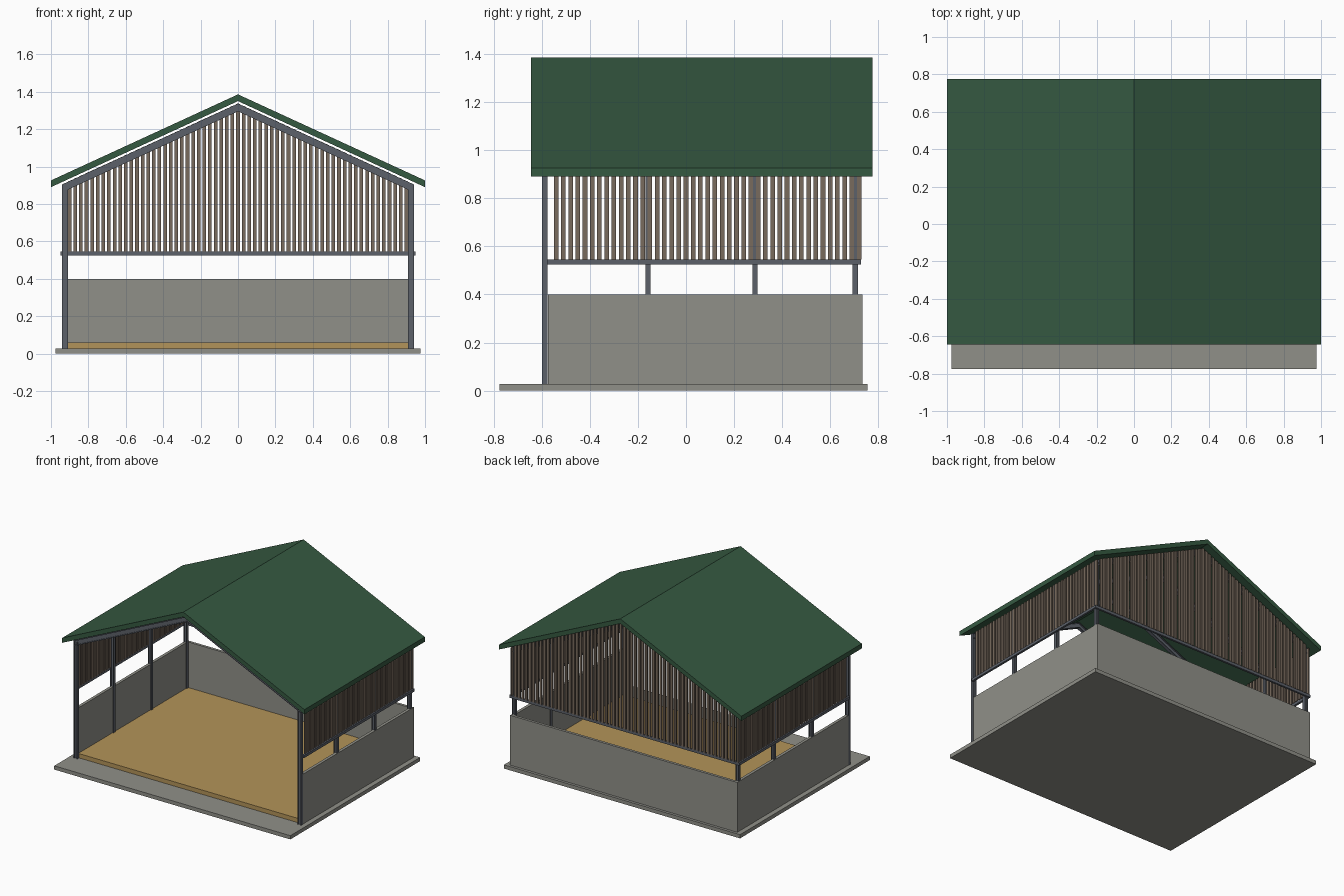
import bpy
import bmesh

if "Cube" in bpy.data.objects:
    bpy.data.objects.remove(bpy.data.objects["Cube"], do_unlink=True)


def material(name, r, g, b):
    m = bpy.data.materials.new(name)
    m.use_nodes = True
    m.diffuse_color = (r, g, b, 1)
    m.node_tree.nodes["Principled BSDF"].inputs["Base Color"].default_value = (r, g, b, 1)
    return m


concrete = material("concrete grey", 0.28, 0.28, 0.25)
steel = material("steel grey", 0.107, 0.12, 0.144)
wood = material("weathered wood", 0.19, 0.145, 0.11)
green = material("roof green", 0.036, 0.1, 0.053)
sand = material("sand yellow", 0.45, 0.295, 0.1)


def prism(bm, profile, y0, y1):
    """Extrude an x-z outline along y."""
    front = [bm.verts.new((x, y0, z)) for x, z in profile]
    back = [bm.verts.new((x, y1, z)) for x, z in profile]
    bm.faces.new(front)
    bm.faces.new(back[::-1])
    n = len(profile)
    for i in range(n):
        j = (i + 1) % n
        bm.faces.new((front[j], front[i], back[i], back[j]))


def box(bm, x0, x1, y0, y1, z0, z1):
    prism(bm, [(x0, z0), (x1, z0), (x1, z1), (x0, z1)], y0, y1)


def finish(bm, name, mat):
    bmesh.ops.recalc_face_normals(bm, faces=bm.faces)
    mesh = bpy.data.meshes.new(name)
    bm.to_mesh(mesh)
    bm.free()
    mesh.materials.append(mat)
    obj = bpy.data.objects.new(name, mesh)
    bpy.context.collection.objects.link(obj)
    return obj


def block(name, mat, *size):
    bm = bmesh.new()
    box(bm, *size)
    return finish(bm, name, mat)


SLOPE = 0.46
SLAB = 0.028
WALL_TOP = 0.4
RAIL = (0.525, 0.545)


def gable_band(bm, half, top, depth, y0, y1):
    """Inverted V band following the roof pitch."""
    drop = SLOPE * half
    prism(bm, [(-half, top - drop), (0, top), (half, top - drop),
               (half, top - drop - depth), (0, top - depth),
               (-half, top - drop - depth)], y0, y1)


# Base slab and sand bed
block("base_slab", concrete, -0.975, 0.975, -0.775, 0.755, 0, SLAB)
block("sand_bed", sand, -0.916, 0.916, -0.575, 0.716, SLAB, 0.06)

# Low walls
block("back_wall", concrete, -0.938, 0.938, 0.715, 0.735, SLAB, WALL_TOP)
for name, s in (("left", 1), ("right", -1)):
    xs = sorted((s * 0.916, s * 0.938))
    block(name + "_wall", concrete, *xs, -0.575, 0.715, SLAB, WALL_TOP)

# Steel portal frames made of I-section columns and rafters
for number, y in enumerate((-0.587, -0.158, 0.287, 0.704), 1):
    flange, web = 0.011, 0.003
    outer = 0.94 if number == 1 else 0.937
    bm = bmesh.new()
    for s in (-1, 1):
        for a, b, w in ((0.909, 0.914, flange), (0.914, outer - 0.005, web),
                        (outer - 0.005, outer, flange)):
            x0, x1 = sorted((s * a, s * b))
            box(bm, x0, x1, y - w, y + w, SLAB, 0.9)
    for top, depth, w in ((1.337, 0.006, flange), (1.331, 0.03, web),
                          (1.301, 0.006, flange)):
        gable_band(bm, outer, top, depth, y - w, y + w)
    finish(bm, f"portal_frame_{number}", steel)

# Rails carrying the slats
block("back_rail", steel, -0.95, 0.95, 0.712, 0.727, *RAIL)
for name, s in (("left", 1), ("right", -1)):
    xs = sorted((s * 0.934, s * 0.95))
    block(name + "_rail", steel, *xs, -0.578, 0.712, *RAIL)

# Vertical slats on the back gable, tops cut to the roof pitch
PITCH, HALF = 0.03, 0.0095
bm = bmesh.new()
for i in range(-30, 31):
    x0, x1 = i * PITCH - HALF, i * PITCH + HALF
    outline = [(x0, RAIL[1]), (x1, RAIL[1]), (x1, 1.338 - SLOPE * abs(x1))]
    if i == 0:
        outline.append((0, 1.338))
    outline.append((x0, 1.338 - SLOPE * abs(x0)))
    prism(bm, outline, 0.718, 0.73)
finish(bm, "back_slats", wood)

# Vertical slats on both sides
for name, s in (("left", 1), ("right", -1)):
    x0, x1 = sorted((s * 0.929, s * 0.94))
    bm = bmesh.new()
    for i in range(43):
        y = -0.54 + i * PITCH
        box(bm, x0, x1, y - HALF, y + HALF, RAIL[1], 0.903)
    finish(bm, name + "_slats", wood)

# Gable roof
bm = bmesh.new()
gable_band(bm, 1.0, 1.386, 0.036, -0.645, 0.775)
finish(bm, "roof", green)
